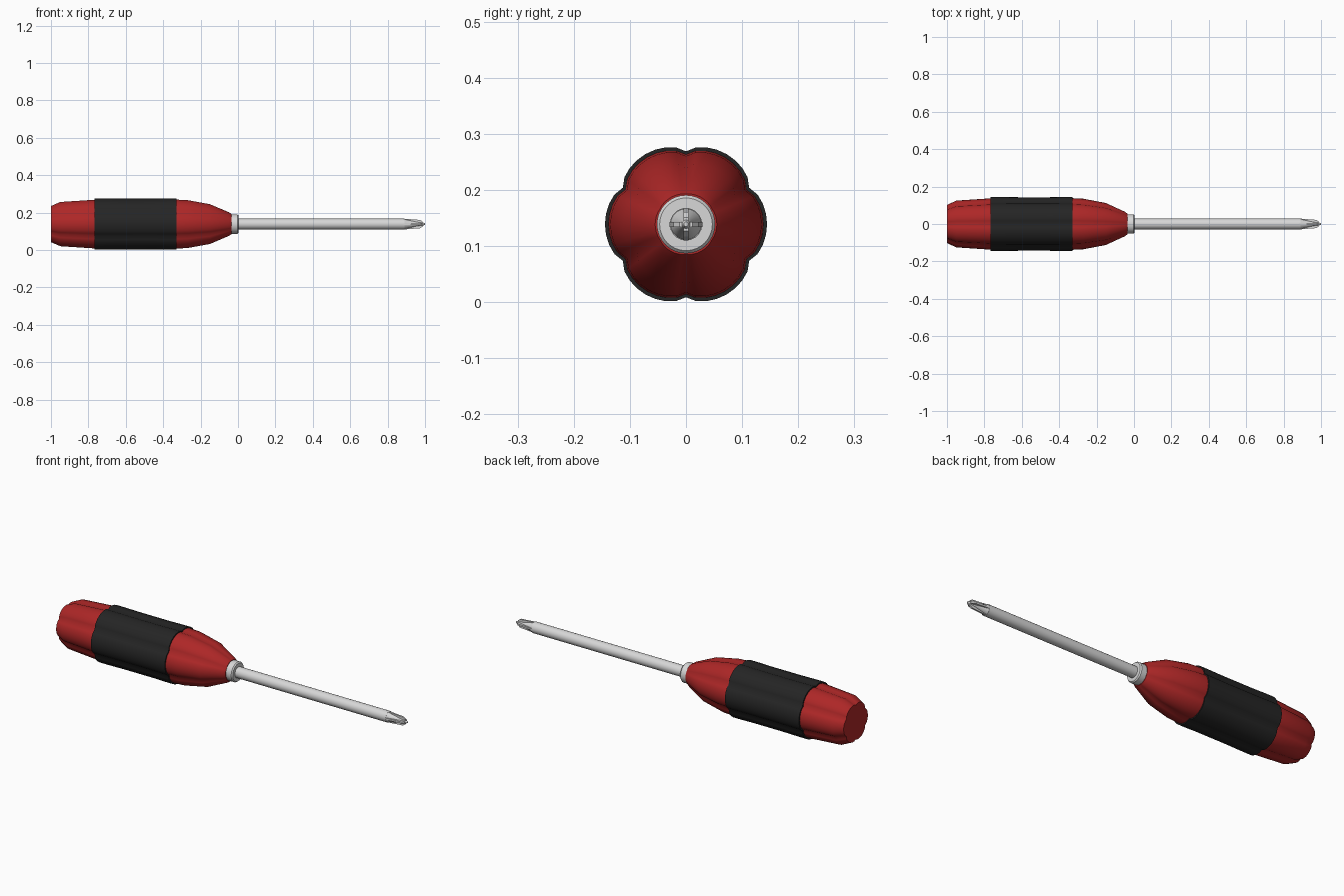
import bpy
import bmesh
import math

if "Cube" in bpy.data.objects:
    bpy.data.objects.remove(bpy.data.objects["Cube"], do_unlink=True)

AXIS_Z = 0.139


def material(name, color, roughness=0.5):
    mat = bpy.data.materials.new(name)
    mat.use_nodes = True
    mat.diffuse_color = (*color, 1)
    bsdf = mat.node_tree.nodes["Principled BSDF"]
    bsdf.inputs["Base Color"].default_value = (*color, 1)
    bsdf.inputs["Roughness"].default_value = roughness
    return mat


red = material("red plastic", (0.42, 0.02, 0.02))
black = material("black rubber", (0.018, 0.018, 0.018))
steel = material("light steel", (0.68, 0.68, 0.68))


def finish(name, bm, mat, angle):
    bmesh.ops.recalc_face_normals(bm, faces=bm.faces)
    mesh = bpy.data.meshes.new(name)
    bm.to_mesh(mesh)
    bm.free()
    mesh.materials.append(mat)
    mesh.shade_smooth()
    mesh.set_sharp_from_angle(angle=math.radians(angle))
    obj = bpy.data.objects.new(name, mesh)
    obj.location.z = AXIS_Z
    bpy.context.collection.objects.link(obj)
    return obj


def loft(name, profile, mat, segments, angle=35):
    """Sweep (x, radius, groove depth) rings along x, with six-lobed sections."""
    bm = bmesh.new()
    rings = []
    for x, radius, depth in profile:
        ring = []
        for i in range(segments):
            a = math.tau * i / segments
            lobe = abs(math.cos(3 * a)) ** 0.6
            r = radius * (1 - depth * (1 - lobe))
            ring.append(bm.verts.new((x, r * math.cos(a), r * math.sin(a))))
        rings.append(ring)
    for a, b in zip(rings, rings[1:]):
        for i in range(segments):
            j = (i + 1) % segments
            bm.faces.new((a[i], a[j], b[j], b[i]))
    bm.faces.new(rings[0])
    bm.faces.new(rings[-1])
    return finish(name, bm, mat, angle)


# Lobed handle, grooves fading towards the collar
loft("handle", [
    (-1.0, 0.102, 0.11), (-0.95, 0.125, 0.11), (-0.77, 0.137, 0.10),
    (-0.33, 0.138, 0.10), (-0.27, 0.135, 0.10), (-0.15, 0.112, 0.10),
    (-0.05, 0.066, 0.06), (-0.035, 0.055, 0.02)], red, 48, 50)

# Rubber sleeve around the handle, slightly flared at its ends
loft("grip_sleeve", [
    (-0.766, 0.1445, 0.10), (-0.72, 0.1445, 0.10), (-0.62, 0.143, 0.10),
    (-0.45, 0.143, 0.10), (-0.37, 0.1445, 0.10), (-0.33, 0.1445, 0.10)],
    black, 48, 50)

# Collar and shaft
loft("collar", [
    (-0.042, 0.048, 0), (-0.038, 0.052, 0), (-0.004, 0.052, 0),
    (0.002, 0.047, 0)], steel, 32)
loft("shaft", [(-0.02, 0.029, 0), (0.89, 0.029, 0)], steel, 20)

# Cross-point tip: tapering core with four fins
loft("tip_core", [
    (0.885, 0.029, 0), (0.905, 0.023, 0), (0.955, 0.012, 0),
    (0.992, 0.007, 0), (1.0, 0.004, 0)], steel, 20)

bm = bmesh.new()
outline = [(0.885, 0), (0.885, 0.029), (0.975, 0.022), (0.988, 0.012), (0.988, 0)]
for k in range(4):
    a = k * math.pi / 2
    c, s = math.cos(a), math.sin(a)
    sides = [[bm.verts.new((x, r * c - w * s, r * s + w * c)) for x, r in outline]
             for w in (-0.0045, 0.0045)]
    bm.faces.new(sides[0])
    bm.faces.new(sides[1])
    for i in range(len(outline)):
        j = (i + 1) % len(outline)
        bm.faces.new((sides[0][i], sides[0][j], sides[1][j], sides[1][i]))
finish("tip_fins", bm, steel, 20)
